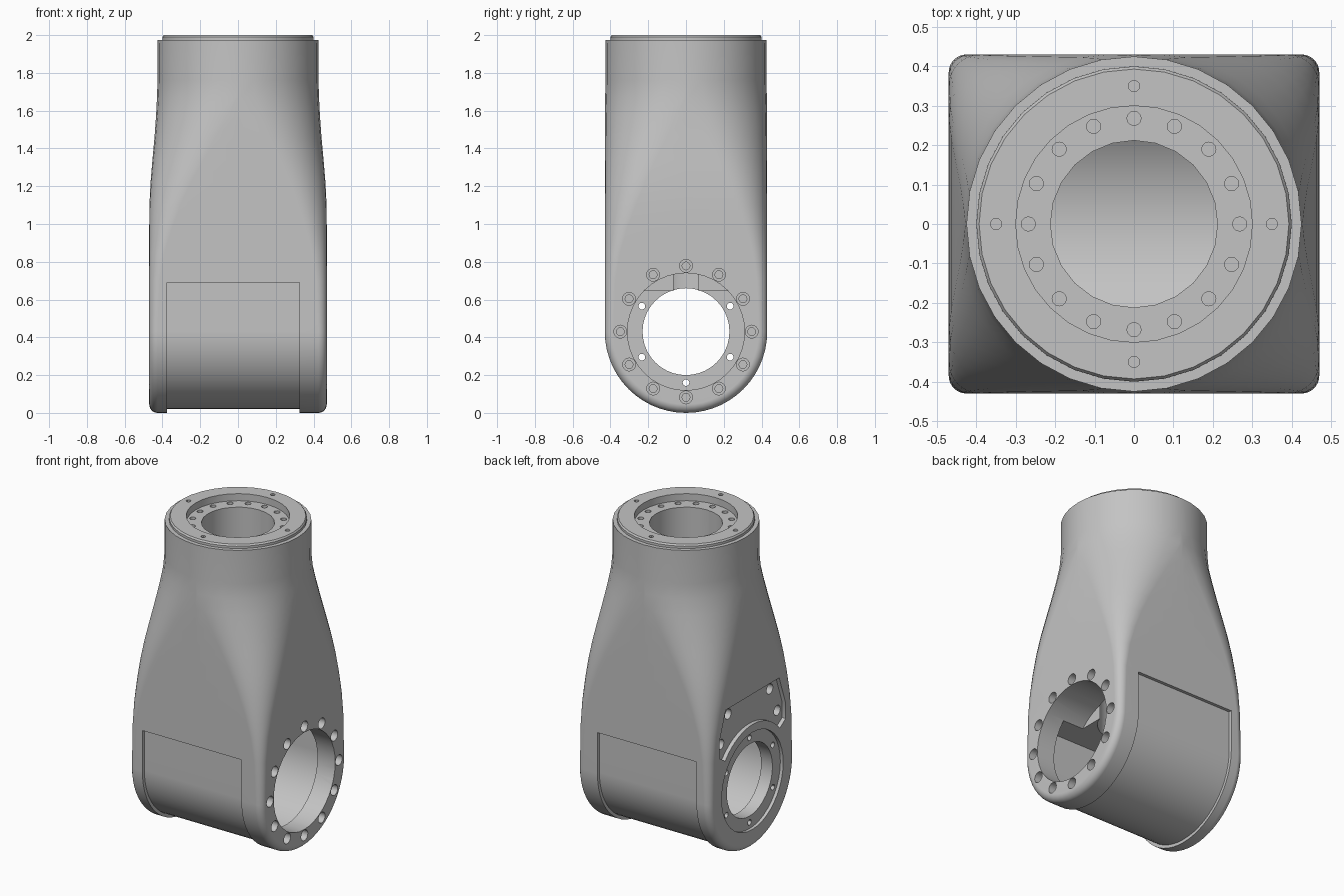
import bpy, bmesh, math
from math import sin, cos, pi, radians, sqrt
from mathutils import Matrix, Vector

cube = bpy.data.objects.get("Cube")
if cube:
    bpy.data.objects.remove(cube, do_unlink=True)

grey = bpy.data.materials.new("cast_metal_grey")
grey.use_nodes = True
GREY = (0.55, 0.55, 0.55, 1)
grey.diffuse_color = GREY
grey.node_tree.nodes["Principled BSDF"].inputs["Base Color"].default_value = GREY

AXIS = 0.43      # height of the cross bore, also the radius of the rounded foot
HALF = 0.47      # half width of the foot


def to_object(bm, name):
    bmesh.ops.remove_doubles(bm, verts=bm.verts, dist=1e-5)
    bmesh.ops.recalc_face_normals(bm, faces=bm.faces)
    mesh = bpy.data.meshes.new(name)
    bm.to_mesh(mesh)
    bm.free()
    obj = bpy.data.objects.new(name, mesh)
    bpy.context.collection.objects.link(obj)
    return obj


def section(hx, hy, r, steps=8):
    """Rounded rectangle, counter-clockwise from +x, with a point on each axis."""
    arc = [(hx - r + r * cos(i * pi / 2 / steps), hy - r + r * sin(i * pi / 2 / steps))
           for i in range(steps + 1)]
    half = [(hx, 0)] + arc + [(0, hy)] + [(-x, y) for x, y in reversed(arc)] + [(-hx, 0)]
    return half, half + [(x, -y) for x, y in reversed(half[1:-1])]


def bridge(bm, a, b, closed):
    n = len(a)
    for i in range(n if closed else n - 1):
        j = (i + 1) % n
        quad = []
        for v in (a[i], a[j], b[j], b[i]):
            if all((v.co - q.co).length > 1e-6 for q in quad):
                quad.append(v)
        if len(quad) > 2:
            bm.faces.new(quad)


# Housing: rounded foot swept about the cross axis, then a loft to the round neck
bm = bmesh.new()
half, _ = section(HALF, AXIS, 0.045)
prev = None
SWEEP = 28
for k in range(SWEEP + 1):
    a = pi * k / SWEEP
    row = [bm.verts.new((x, y * cos(a), AXIS - y * sin(a))) for x, y in half]
    if prev:
        bridge(bm, prev, row, False)
    prev = row

LOFT = [  # height, half width, half depth, corner radius
    (AXIS, HALF, 0.43, 0.045), (0.7, HALF, 0.43, 0.055), (0.85, HALF, 0.43, 0.08),
    (0.98, HALF, 0.43, 0.12), (1.1, 0.469, 0.43, 0.165), (1.22, 0.463, 0.43, 0.215),
    (1.34, 0.453, 0.43, 0.27), (1.46, 0.442, 0.43, 0.325), (1.57, 0.434, 0.43, 0.375),
    (1.67, 0.429, 0.428, 0.415), (1.76, 0.426, 0.426, 0.426), (1.975, 0.425, 0.425, 0.425),
    (1.975, 0.4, 0.4, 0.4), (1.99, 0.4, 0.4, 0.4), (2.0, 0.393, 0.393, 0.393)]
prev = None
for z, hx, hy, r in LOFT:
    ring = [bm.verts.new((x, y, z)) for x, y in section(hx, hy, r)[1]]
    if prev:
        bridge(bm, prev, ring, True)
    prev = ring
bmesh.ops.remove_doubles(bm, verts=bm.verts, dist=1e-5)
bm.edges.ensure_lookup_table()
rim = [e for e in bm.edges if e.is_boundary]
bmesh.ops.contextual_create(bm, geom=rim)
housing = to_object(bm, "arm_housing")


def cut(cutter):
    cutter.hide_render = True
    mod = housing.modifiers.new("cut", "BOOLEAN")
    mod.operation, mod.solver, mod.object = "DIFFERENCE", "EXACT", cutter
    bpy.context.view_layer.update()
    graph = bpy.context.evaluated_depsgraph_get()
    result = bpy.data.meshes.new_from_object(housing.evaluated_get(graph))
    housing.modifiers.clear()
    housing.data = result
    bpy.data.objects.remove(cutter, do_unlink=True)


def cut_holes(spots, r, lo, hi, along, sides=16):
    """Round holes from lo to hi; spots are (y, z) along x, or (x, y) along z."""
    bm = bmesh.new()
    mid = (lo + hi) / 2
    for u, v in spots:
        if along == "X":
            mat = Matrix.Translation((mid, u, v)) @ Matrix.Rotation(pi / 2, 4, "Y")
        else:
            mat = Matrix.Translation((u, v, mid))
        bmesh.ops.create_cone(bm, cap_ends=True, segments=sides, radius1=r, radius2=r,
                              depth=hi - lo, matrix=mat)
    cut(to_object(bm, "hole_cutter"))


def cut_profile(points, lo, hi):
    """Cut a (y, z) outline extruded along x."""
    bm = bmesh.new()
    face = bm.faces.new([bm.verts.new((lo, y, z)) for y, z in points])
    out = bmesh.ops.extrude_face_region(bm, geom=[face])["geom"]
    bmesh.ops.translate(bm, vec=(hi - lo, 0, 0),
                        verts=[v for v in out if isinstance(v, bmesh.types.BMVert)])
    cut(to_object(bm, "profile_cutter"))


def circle(n, r, centre=0.0, start=0.0):
    return [(r * cos(start + 2 * pi * i / n), centre + r * sin(start + 2 * pi * i / n))
            for i in range(n)]


def u_shape(r, top, n=28):
    arc = [(r * cos(pi * i / n), AXIS - r * sin(pi * i / n)) for i in range(n + 1)]
    return [(r, top)] + arc + [(-r, top)]


# Shallow band wrapped round the foot
cut_profile(u_shape(0.55, 0.69) + u_shape(0.41, 0.69)[::-1], -0.375, 0.325)
# Inner chamber, then the upright bore with its seat
cut_profile(u_shape(0.38, 0.645), -0.37, 0.345)
cut_holes([(0, 0)], 0.212, 0.5, 2.1, "Z", 24)
cut_holes([(0, 0)], 0.3, 1.955, 2.1, "Z", 32)
# Left side: wide bore with a ring of counterbored bolt holes
cut_holes([(0, AXIS)], 0.31, 0.2, 0.6, "X", 40)
bolts = circle(12, 0.348, AXIS)
cut_holes(bolts, 0.034, 0.41, 0.6, "X")
cut_holes(bolts, 0.021, 0.3, 0.45, "X", 12)
# Right side: recessed ring, narrow bore and six through holes
cut_holes([(0, AXIS)], 0.31, -0.6, -0.45, "X", 40)
cut_holes([(0, AXIS)], 0.23, -0.6, -0.2, "X", 40)
cut_holes(circle(6, 0.27, AXIS, pi / 2), 0.018, -0.6, -0.3, "X", 12)
# Right side: pocket curving over the ring, with four bolt holes
arch = [(0.36 * cos(radians(a)), AXIS + 0.36 * sin(radians(a))) for a in range(40, 141, 5)]
cut_profile([(0.335, 0.7)] + arch + [(-0.335, 0.7), (-0.335, 0.8), (-0.27, 0.985),
                                     (0.27, 0.985), (0.335, 0.8)], -0.6, -0.445)
cut_holes([(s * y, z) for s in (-1, 1) for y, z in ((0.21, 0.93), (0.285, 0.765))],
          0.032, -0.6, -0.37, "X")
# Top flange: bolt circle in the seat and four dowel holes
cut_holes(circle(16, 0.268), 0.018, 1.88, 2.1, "Z", 12)
cut_holes(circle(4, 0.35), 0.014, 1.96, 2.1, "Z", 12)

# Finish
housing.data.materials.clear()
housing.data.materials.append(grey)
bpy.ops.object.select_all(action="DESELECT")
housing.select_set(True)
bpy.context.view_layer.objects.active = housing
bpy.ops.object.shade_smooth_by_angle(angle=radians(30))
normals = housing.modifiers.new("even_shading", "WEIGHTED_NORMAL")
normals.keep_sharp = True
